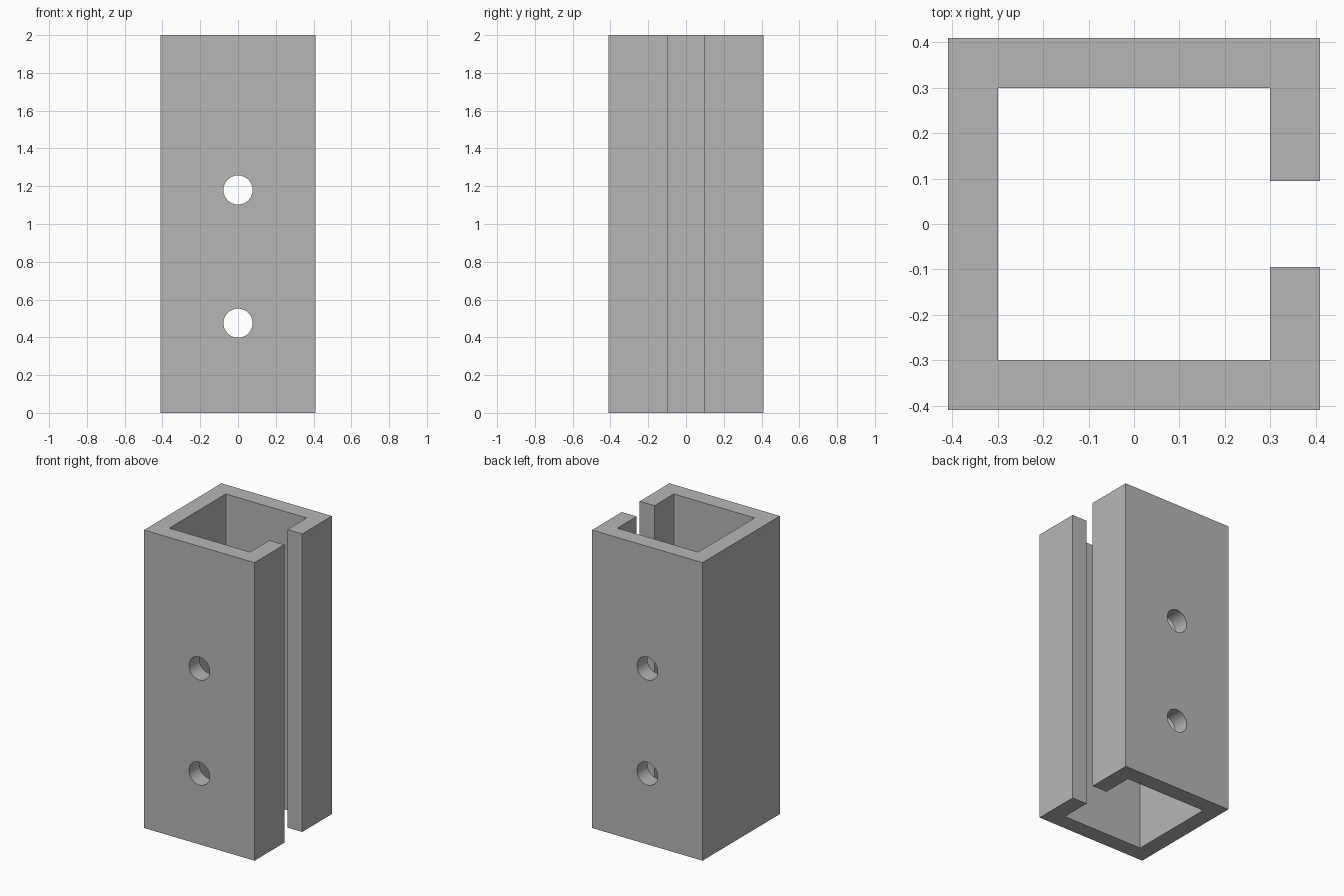
import bpy, bmesh
from math import radians

cube = bpy.data.objects.get("Cube")
if cube:
    bpy.data.objects.remove(cube, do_unlink=True)

OUTER, INNER, SLOT, HEIGHT = 0.41, 0.30, 0.095, 2.0
HOLE_RADIUS, HOLE_HEIGHTS = 0.077, (0.475, 1.18)

# Single grey material
grey = bpy.data.materials.new("grey")
grey.use_nodes = True
colour = (0.47, 0.47, 0.47, 1)
grey.diffuse_color = colour
grey.node_tree.nodes["Principled BSDF"].inputs["Base Color"].default_value = colour

# Slotted square channel: half profile mirrored across y, then extruded
half = [(OUTER, SLOT), (OUTER, OUTER), (-OUTER, OUTER)]
inside = [(-INNER, INNER), (INNER, INNER), (INNER, SLOT)]
outline = half + [(x, -y) for x, y in reversed(half)]
outline += [(x, -y) for x, y in reversed(inside)] + inside

bm = bmesh.new()
base = bm.faces.new([bm.verts.new((x, y, 0)) for x, y in outline])
top = bmesh.ops.extrude_face_region(bm, geom=[base])["geom"]
bmesh.ops.translate(bm, vec=(0, 0, HEIGHT),
                    verts=[v for v in top if isinstance(v, bmesh.types.BMVert)])
bmesh.ops.recalc_face_normals(bm, faces=bm.faces)
mesh = bpy.data.meshes.new("slotted_channel")
bm.to_mesh(mesh)
bm.free()
mesh.materials.append(grey)
channel = bpy.data.objects.new("slotted_channel", mesh)
bpy.context.collection.objects.link(channel)

# Round bolt holes through the front and back walls
for z in HOLE_HEIGHTS:
    bpy.ops.mesh.primitive_cylinder_add(vertices=48, radius=HOLE_RADIUS, depth=1.2,
                                        location=(0, 0, z), rotation=(radians(90), 0, 0))
    cutter = bpy.context.object
    cutter.name = "hole_cutter"
    cutter.hide_render = True
    cutter.data.materials.append(grey)
    cut = channel.modifiers.new("bolt_hole", 'BOOLEAN')
    cut.operation, cut.solver, cut.object = 'DIFFERENCE', 'EXACT', cutter
    bpy.context.view_layer.objects.active = channel
    bpy.ops.object.modifier_apply(modifier=cut.name)
    bpy.data.objects.remove(cutter, do_unlink=True)

# Smooth hole walls, crisp channel edges
bpy.ops.object.select_all(action='DESELECT')
channel.select_set(True)
bpy.context.view_layer.objects.active = channel
bpy.ops.object.shade_smooth_by_angle(angle=radians(30))
